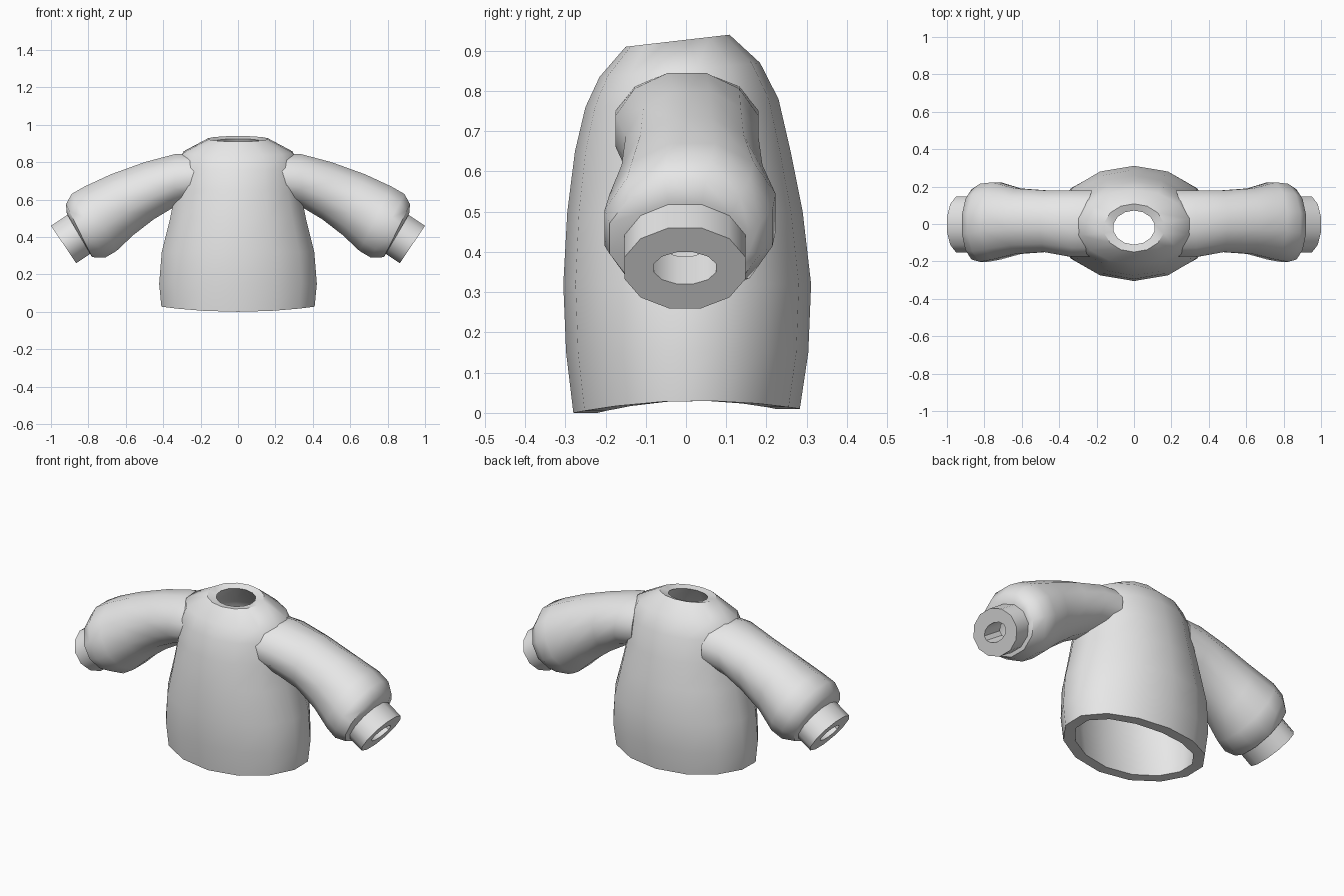
import bpy, bmesh, math
from mathutils import Vector

if "Cube" in bpy.data.objects:
    bpy.data.objects.remove(bpy.data.objects["Cube"])

fabric = bpy.data.materials.new("light_grey_fabric")
fabric.diffuse_color = (0.8, 0.8, 0.8, 1)
fabric.use_nodes = True
fabric.node_tree.nodes["Principled BSDF"].inputs["Base Color"].default_value = fabric.diffuse_color


def loft(name, rings, mirror=False):
    """Closed shell: every ring joins the next, the last joins the first."""
    bm = bmesh.new()
    loops = [[bm.verts.new(p) for p in ring] for ring in rings]
    n = len(loops[0])
    for k, a in enumerate(loops):
        b = loops[(k + 1) % len(loops)]
        for i in range(n):
            j = (i + 1) % n
            bm.faces.new((a[i], a[j], b[j], b[i]))
    bmesh.ops.recalc_face_normals(bm, faces=bm.faces)
    mesh = bpy.data.meshes.new(name)
    bm.to_mesh(mesh)
    bm.free()
    mesh.materials.append(fabric)
    ob = bpy.data.objects.new(name, mesh)
    bpy.context.collection.objects.link(ob)
    bpy.ops.object.select_all(action='DESELECT')
    ob.select_set(True)
    bpy.context.view_layer.objects.active = ob
    bpy.ops.object.shade_smooth_by_angle(angle=math.radians(42))
    if mirror:
        ob.modifiers.new("other_side", 'MIRROR').use_axis[0] = True
    return ob


# ---- torso: a hollow barrel with a tilted neck opening ----
def body_ring(z_front, z_back, rx, y0, y1, side_lift=0.0, n=14):
    pts = []
    for i in range(n):
        a = -math.pi / 2 + 2 * math.pi * i / n
        c, s = math.cos(a), math.sin(a)
        t = (s + 1) / 2
        pts.append((rx * c * 1.02, y0 + (y1 - y0) * t,
                    z_front + (z_back - z_front) * t + side_lift * c * c))
    return pts


body = [
    (0.00, 0.01, 0.412, -0.28, 0.283, 0.025),
    (0.15, 0.15, 0.424, -0.298, 0.304),
    (0.32, 0.32, 0.410, -0.305, 0.311),
    (0.50, 0.50, 0.365, -0.295, 0.290),
    (0.65, 0.65, 0.335, -0.276, 0.260),
    (0.76, 0.78, 0.322, -0.250, 0.230),
    (0.835, 0.87, 0.295, -0.215, 0.184),
    (0.91, 0.94, 0.160, -0.150, 0.108),
]
wall = 0.06
inside = [(zf, zb, rx - wall, y0 + wall, y1 - wall, *lift)
          for zf, zb, rx, y0, y1, *lift in body[:-2]]
inside += [(0.80, 0.82, 0.235, -0.17, 0.14), (0.905, 0.925, 0.11, -0.11, 0.072)]
loft("torso", [body_ring(*r) for r in body + inside[::-1]])


# ---- sleeves: rings spanned between a top and a bottom point ----
def arm_ring(top, bottom, y0, y1, shrink=0.0, bend=0.0, n=12):
    top, bottom = Vector((top[0], 0, top[1])), Vector((bottom[0], 0, bottom[1]))
    mid, half = (top + bottom) / 2, (top - bottom) / 2
    up = half.normalized() * (half.length - shrink) / math.cos(math.pi / n)
    ry = ((y1 - y0) / 2 - shrink) / math.cos(math.pi / n)
    pts = []
    for i in range(n):
        a = 2 * math.pi * (i + 0.5) / n
        p = mid + up * math.cos(a)
        p.y = (y0 + y1) / 2 + ry * math.sin(a)
        p.x -= bend * p.y ** 2          # follow the curve of the torso
        pts.append(p)
    return pts


arm = [
    ((0.265, 0.845), (0.285, 0.59), -0.175, 0.18),
    ((0.33, 0.845), (0.35, 0.555), -0.175, 0.18),
    ((0.50, 0.80), (0.45, 0.495), -0.15, 0.18),
    ((0.68, 0.735), (0.56, 0.41), -0.16, 0.19),
    ((0.82, 0.67), (0.65, 0.325), -0.19, 0.223),
    ((0.89, 0.63), (0.71, 0.29), -0.202, 0.215),
    ((0.92, 0.575), (0.78, 0.292), -0.19, 0.185),
    ((0.915, 0.523), (0.80, 0.325), -0.158, 0.155),
]
bends = [1.5] + [0] * 7
outer = [arm_ring(*r, 0, b) for r, b in zip(arm, bends)]
lining = [arm_ring(*r, 0.055, b) for r, b in zip(arm, bends)]
loft("sleeve", outer + lining[::-1], mirror=True)

# ---- cuffs: thick straight bands with a small wrist hole ----
cuff_in = ((0.895, 0.53), (0.76, 0.33), -0.153, 0.148)
cuff_out = ((1.0, 0.46), (0.865, 0.26), -0.153, 0.148)
loft("cuff", [arm_ring(*cuff_in), arm_ring(*cuff_out),
              arm_ring(*cuff_out, 0.073), arm_ring(*cuff_in, 0.073)], mirror=True)
